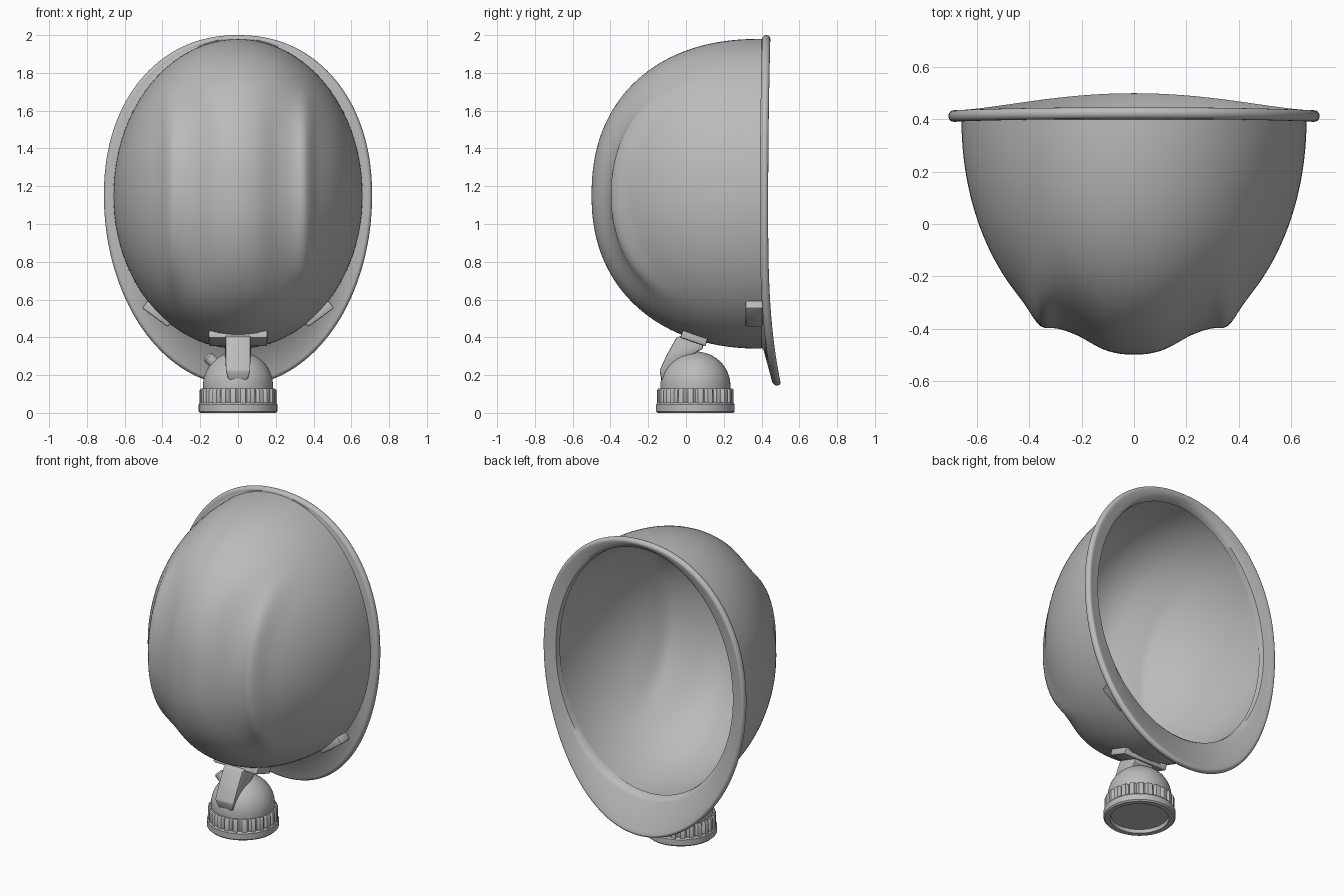
import bpy, bmesh, math
from math import sin, cos, pi, exp
from mathutils import Matrix, Vector

cube = bpy.data.objects.get("Cube")
if cube:
    bpy.data.objects.remove(cube)

grey = bpy.data.materials.new("grey_plastic")
grey.use_nodes = True
grey.diffuse_color = (0.5, 0.5, 0.5, 1)
grey.node_tree.nodes["Principled BSDF"].inputs["Base Color"].default_value = (0.5, 0.5, 0.5, 1)


def finish(name, bm, angle=35):
    """Turn a bmesh into a smooth shaded object."""
    bmesh.ops.remove_doubles(bm, verts=bm.verts, dist=0.0002)
    bmesh.ops.recalc_face_normals(bm, faces=bm.faces)
    mesh = bpy.data.meshes.new(name)
    bm.to_mesh(mesh)
    bm.free()
    mesh.materials.append(grey)
    ob = bpy.data.objects.new(name, mesh)
    bpy.context.collection.objects.link(ob)
    bpy.ops.object.select_all(action="DESELECT")
    ob.select_set(True)
    bpy.context.view_layer.objects.active = ob
    bpy.ops.object.shade_smooth_by_angle(angle=math.radians(angle))
    return ob


def loft(name, rings, loop=False, angle=35):
    """Skin a list of equal rings; loop joins the last to the first."""
    bm = bmesh.new()
    vs = [[bm.verts.new(p) for p in ring] for ring in rings]
    pairs = list(zip(vs, vs[1:])) + ([(vs[-1], vs[0])] if loop else [])
    for a, b in pairs:
        for i in range(len(a)):
            j = (i + 1) % len(a)
            bm.faces.new((a[i], a[j], b[j], b[i]))
    return finish(name, bm, angle)


def lathe(name, profile, centre, seg=64, lobes=0, depth=0.0, angle=35):
    """Spin (radius, height) pairs round z, with optional grip lobes."""
    def ring(r, z):
        pts = []
        for i in range(seg):
            a = 2 * pi * i / seg
            k = r - depth * max(0, cos(lobes * a)) ** 0.6 if r > 0.19 else r
            pts.append(Vector(centre) + Vector((k * cos(a), k * sin(a), z)))
        return pts
    return loft(name, [ring(r, z) for r, z in profile], angle=angle)


def box(name, size, place, bevel):
    bm = bmesh.new()
    bmesh.ops.create_cube(bm, size=1, matrix=Matrix.Diagonal((*size, 1)))
    bmesh.ops.bevel(bm, geom=bm.edges[:], offset=bevel, segments=2, affect="EDGES", profile=0.5)
    bm.transform(place)
    return finish(name, bm)


MID = 1.15
SEG = 144


def oval(a, top, bottom, y, power=2.0):
    """Egg-shaped ring; y is a number or a function of height."""
    pts = []
    for i in range(SEG):
        t = 2 * pi * i / SEG
        c, s = cos(t), sin(t)
        e = 2 / power if s > 0 else 1
        x = a * math.copysign(abs(c) ** e, c)
        z = MID + (top * s ** e if s > 0 else bottom * s)
        pts.append((x, y(z) if callable(y) else y, z))
    return pts


def flare(u, p):
    return max(0.0, 1 - u ** p) ** (1 / p)


def dome_rings(inset, ridges):
    """Rings of the crown from the opening to the pole."""
    rings = []
    for k in range(57):
        u = sin(pi / 2 * k / 56)
        ring = oval((0.66 - inset) * flare(u, 2.03), (0.83 - inset) * flare(u, 2.25),
                    (0.81 - inset) * flare(u, 2.2), 0.4 - (0.9 - inset) * u)
        out = []
        for x, y, z in ring:
            # Two long ridges with a shallow channel beside each
            w = ridges * exp(-(abs(z - 1.17) / 0.52) ** 6) * min(1, u / 0.4)
            y -= w * (0.032 * exp(-((abs(x) - 0.36) / 0.045) ** 2)
                      - 0.026 * exp(-((abs(x) - 0.22) / 0.09) ** 2))
            out.append((x, y, z))
        rings.append(out)
    return rings


# Hard shell: outer skin, then inner skin, joined at the opening
outer = dome_rings(0, 1)
inner = dome_rings(0.035, 0.5)
loft("helmet_shell", outer[::-1] + inner)


# Brim with a rounded edge, dropping into a peak at the bottom
def sweep(z):
    d = (z - 1.1) / 0.9
    return 0.413 + (0.012 * d * d if d > 0 else 0.058 * (-d) ** 3)


def edge(inset, dy):
    return oval(0.71 - inset, 0.85 - inset, 1.005 - inset, lambda z: sweep(z) + dy, 2.15)


R = 0.02
bead = [edge(R - R * cos(t), 1.1 * R * sin(t)) for t in [(-0.5 + i / 10) * pi for i in range(11)]]
brim = [oval(0.65, 0.82, 0.80, 0.392), oval(0.662, 0.832, 0.815, lambda z: min(0.41, sweep(z) - 0.02))]
brim += bead
brim += [edge(0.036, 0.016), oval(0.645, 0.812, 0.795, lambda z: min(0.44, sweep(z) + 0.012)),
         oval(0.625, 0.792, 0.775, 0.42), oval(0.62, 0.787, 0.77, 0.385)]
loft("brim", brim, loop=True, angle=50)

# Accessory slots on both sides of the peak
for side, word in ((1, "left"), (-1, "right")):
    place = Matrix.Translation((side * 0.425, 0.36, 0.525)) @ Matrix.Rotation(-side * 0.63, 4, "Y")
    box(word + "_slot", (0.17, 0.09, 0.05), place, 0.008)

# Headlamp: housing, gripped bezel, lens
LAMP = (0, 0.05, 0)
dome = [(0.185, 0.12), (0.185, 0.145)]
dome += [(0.185 * cos(t), 0.145 + 0.18 * sin(t)) for t in [pi / 2 * i / 16 for i in range(1, 17)]]
lathe("lamp_housing", dome, LAMP)
lathe("lamp_bezel", [(0.165, 0.025), (0.17, 0), (0.2, 0), (0.208, 0.008), (0.208, 0.045),
                     (0.2, 0.055), (0.17, 0.055)], LAMP, 96)
lathe("lamp_grip", [(0.17, 0.05), (0.203, 0.05), (0.203, 0.12), (0.196, 0.13), (0.17, 0.13)],
      LAMP, 192, lobes=24, depth=0.014)
lathe("lamp_lens", [(0.17, 0.022), (0, 0.022)], LAMP)

# Mounting arm between the lamp and the shell
side_shape = [(-0.05, 0.40), (-0.10, 0.31), (-0.14, 0.225), (-0.13, 0.175), (-0.09, 0.175),
              (0.02, 0.30), (0.09, 0.34), (0.09, 0.37), (-0.02, 0.41)]
bm = bmesh.new()
face = bm.faces.new([bm.verts.new((-0.067, y, z)) for y, z in side_shape])
made = bmesh.ops.extrude_face_region(bm, geom=[face])["geom"]
bmesh.ops.translate(bm, vec=(0.134, 0, 0), verts=[v for v in made if isinstance(v, bmesh.types.BMVert)])
for v in bm.verts:
    if v.co.z < 0.2:
        v.co.x *= 0.75
bmesh.ops.bevel(bm, geom=bm.edges[:], offset=0.008, segments=2, affect="EDGES", profile=0.5)
finish("lamp_arm", bm)

# Clip plate: a centre piece with raised ends
tilt = Matrix.Translation((0, 0.04, 0.388)) @ Matrix.Rotation(-0.33, 4, "X")
box("clip_plate", (0.30, 0.14, 0.028), tilt, 0.005)
for side, word in ((1, "left"), (-1, "right")):
    box(word + "_clip_end", (0.05, 0.14, 0.04), tilt @ Matrix.Translation((side * 0.13, 0, 0.008)), 0.006)

# Switch knob on the lamp's right side
knob = lathe("lamp_switch", [(0.03, 0), (0.03, 0.065), (0.022, 0.075), (0, 0.075)], (0, 0, 0), 24)
knob.matrix_world = Matrix.Translation((-0.11, 0.04, 0.25)) @ Matrix.Rotation(-0.8, 4, "Y")
